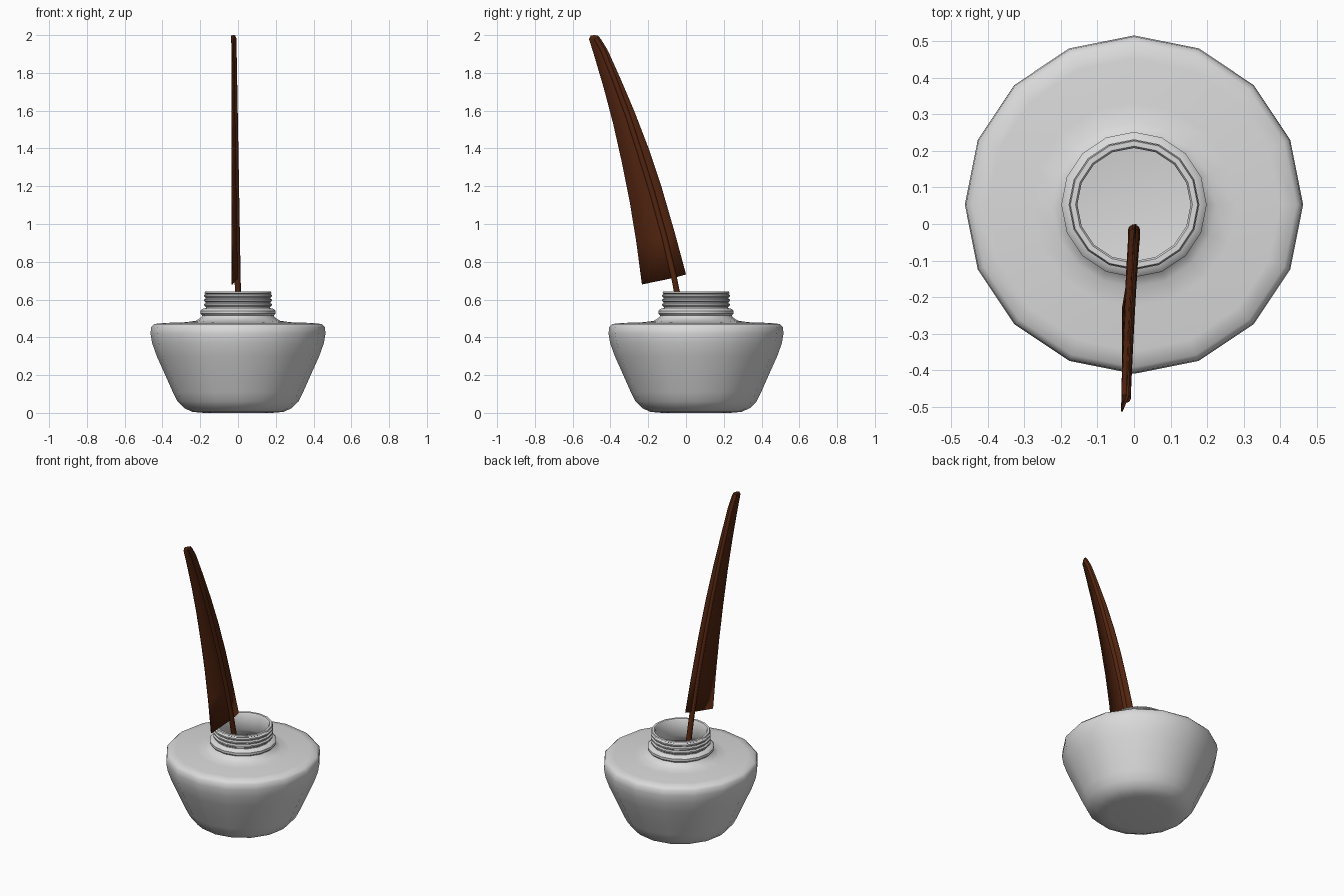
import bpy, bmesh, math
from mathutils import Vector

if "Cube" in bpy.data.objects:
    bpy.data.objects.remove(bpy.data.objects["Cube"])

CY = 0.053      # bottle centre in y
SIDES = 16


def material(name, rgb):
    m = bpy.data.materials.new(name)
    m.diffuse_color = (*rgb, 1)
    m.use_nodes = True
    m.node_tree.nodes["Principled BSDF"].inputs["Base Color"].default_value = m.diffuse_color
    return m


glass = material("pale grey glass", (0.7, 0.7, 0.7))
brown = material("dark brown feather", (0.085, 0.018, 0.005))


def finish(name, bm, mat, angle):
    bmesh.ops.recalc_face_normals(bm, faces=bm.faces)
    me = bpy.data.meshes.new(name)
    bm.to_mesh(me)
    bm.free()
    ob = bpy.data.objects.new(name, me)
    bpy.context.collection.objects.link(ob)
    me.materials.append(mat)
    bpy.ops.object.select_all(action='DESELECT')
    ob.select_set(True)
    bpy.context.view_layer.objects.active = ob
    bpy.ops.object.shade_smooth_by_angle(angle=math.radians(angle))
    return ob


def loft(bm, rings):
    """Skin closed rings of points and cap both ends."""
    vs = [[bm.verts.new(p) for p in r] for r in rings]
    n = len(vs[0])
    for a, b in zip(vs, vs[1:]):
        for i in range(n):
            j = (i + 1) % n
            bm.faces.new((a[i], a[j], b[j], b[i]))
    bm.faces.new(vs[0][::-1])
    bm.faces.new(vs[-1])


def circle(r, z):
    return [(r * math.cos(2 * math.pi * i / SIDES),
             CY + r * math.sin(2 * math.pi * i / SIDES), z) for i in range(SIDES)]


# Bottle: outer wall, collar, screw threads, then back down the inner wall
profile = [(0.18, 0.0), (0.24, 0.005), (0.285, 0.025), (0.32, 0.06), (0.345, 0.11),
           (0.385, 0.20), (0.43, 0.30), (0.455, 0.37), (0.463, 0.42), (0.46, 0.455),
           (0.445, 0.47), (0.40, 0.476), (0.28, 0.48), (0.225, 0.487), (0.198, 0.503),
           (0.189, 0.515), (0.199, 0.525), (0.199, 0.54), (0.188, 0.551), (0.17, 0.555)]
for k in range(3):
    z = 0.562 + 0.024 * k
    profile += [(0.171, z), (0.179, z + 0.006), (0.179, z + 0.014), (0.171, z + 0.02)]
profile += [(0.177, 0.634), (0.174, 0.642), (0.16, 0.642), (0.155, 0.636), (0.155, 0.53),
            (0.18, 0.49), (0.22, 0.465), (0.40, 0.455), (0.44, 0.44), (0.442, 0.41),
            (0.41, 0.30), (0.365, 0.20), (0.325, 0.11), (0.27, 0.045), (0.17, 0.022)]
bm = bmesh.new()
loft(bm, [circle(r, z) for r, z in profile])
finish("ink_bottle", bm, glass, 40)

# Feather rows from base to tip: (y, z) of front edge, shaft line and back edge
rows = [((-.233, .68), (-.063, .715), (0, .733)),
        ((-.262, .90), (-.115, .935), (-.06, .955)),
        ((-.298, 1.12), (-.18, 1.17), (-.128, 1.19)),
        ((-.34, 1.33), (-.245, 1.38), (-.198, 1.40)),
        ((-.385, 1.53), (-.31, 1.58), (-.275, 1.60)),
        ((-.435, 1.72), (-.38, 1.77), (-.352, 1.78)),
        ((-.485, 1.89), (-.44, 1.92), (-.415, 1.92)),
        ((-.513, 1.98), (-.478, 1.985), (-.452, 1.98)),
        ((-.503, 1.998), (-.485, 2.0), (-.468, 1.997))]


def shaft_x(z):
    return -0.022 * max(0, (z - 0.6) / 1.4)


# Vane: thin sheet, gently cupped along the shaft
bm = bmesh.new()
grid = []
for left, mid, right in rows:
    grid.append([bm.verts.new((min(-0.031, shaft_x(left[1]) - 0.012), *left)),
                 bm.verts.new((shaft_x(mid[1]), *mid)),
                 bm.verts.new((shaft_x(right[1]) + 0.006, *right))])
for a, b in zip(grid, grid[1:]):
    for i in range(2):
        bm.faces.new((a[i], a[i + 1], b[i + 1], b[i]))
vane = finish("feather_vane", bm, brown, 30)
solid = vane.modifiers.new("thickness", 'SOLIDIFY')
solid.thickness = 0.005
solid.offset = 0

# Shaft: tapered tube following the feather's middle line down into the bottle
path = [(-.018, .40), (-.03, .55), (-.048, .64)] + [r[1] for r in rows[:8]]
pts = [Vector((shaft_x(z), y, z)) for y, z in path]
rings = []
for i, p in enumerate(pts):
    t = (pts[min(i + 1, len(pts) - 1)] - pts[max(i - 1, 0)]).normalized()
    side = t.cross(Vector((1, 0, 0))).normalized()
    r = 0.017 - 0.004 * i / (len(pts) - 1)
    rings.append([p + Vector((1, 0, 0)) * r * math.cos(a) + side * r * math.sin(a)
                  for a in (2 * math.pi * k / 10 for k in range(10))])
bm = bmesh.new()
loft(bm, rings)
finish("feather_shaft", bm, brown, 40)
